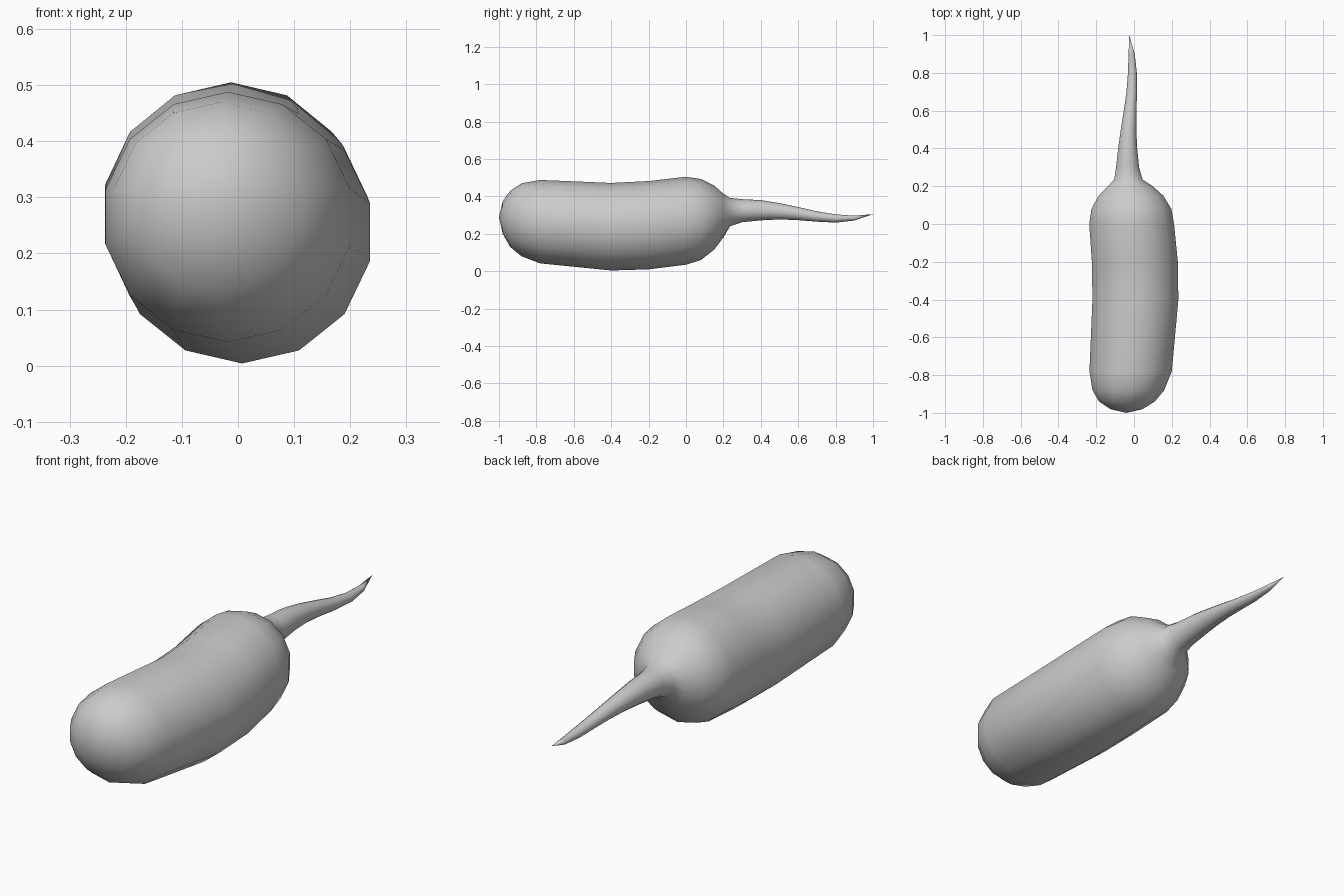
import bpy, bmesh, math

old = bpy.data.objects.get("Cube")
if old:
    bpy.data.objects.remove(old, do_unlink=True)

SIDES = 14
FRONT_TIP = (-0.04, -1.0, 0.29)
TAIL_TIP = (-0.025, 1.0, 0.305)

# Cross-sections from front to tail: y, left, right, bottom, top
SECTIONS = [
    (-0.98, -0.125, 0.045, 0.20, 0.375),
    (-0.94, -0.185, 0.11, 0.13, 0.43),
    (-0.88, -0.22, 0.16, 0.08, 0.47),
    (-0.78, -0.236, 0.20, 0.042, 0.488),
    (-0.4, -0.22, 0.235, 0.004, 0.472),
    (-0.2, -0.223, 0.232, 0.01, 0.482),
    (0.0, -0.237, 0.212, 0.035, 0.505),
    (0.08, -0.225, 0.198, 0.06, 0.493),
    (0.15, -0.188, 0.155, 0.115, 0.458),
    (0.2, -0.138, 0.10, 0.18, 0.415),
    (0.235, -0.105, 0.045, 0.24, 0.392),
    (0.3, -0.095, 0.027, 0.262, 0.385),
    (0.4, -0.084, 0.017, 0.272, 0.38),
    (0.5, -0.07, 0.012, 0.277, 0.364),
    (0.6, -0.054, 0.013, 0.273, 0.343),
    (0.7, -0.04, 0.016, 0.265, 0.32),
    (0.8, -0.032, 0.015, 0.26, 0.304),
    (0.9, -0.029, 0.004, 0.271, 0.297),
]

grey = bpy.data.materials.new("plain grey")
grey.use_nodes = True
grey.diffuse_color = (0.6, 0.6, 0.6, 1)
grey.node_tree.nodes["Principled BSDF"].inputs["Base Color"].default_value = (0.6, 0.6, 0.6, 1)


def add_ring(bm, y, left, right, bottom, top):
    # The ring has a vertex on top and flat sides, so its width is widened to match
    rx = (right - left) / 2 / math.cos(math.pi / SIDES)
    rz = (top - bottom) / 2
    cx, cz = (left + right) / 2, (bottom + top) / 2
    ring = []
    for i in range(SIDES):
        a = math.tau * i / SIDES
        ring.append(bm.verts.new((cx + rx * math.sin(a), y, cz + rz * math.cos(a))))
    return ring


# Rounded body flowing into a pointed tail
bm = bmesh.new()
rings = [add_ring(bm, *s) for s in SECTIONS]
front, tail = bm.verts.new(FRONT_TIP), bm.verts.new(TAIL_TIP)
for i in range(SIDES):
    j = (i + 1) % SIDES
    for a, b in zip(rings, rings[1:]):
        bm.faces.new((a[i], a[j], b[j], b[i]))
    bm.faces.new((front, rings[0][j], rings[0][i]))
    bm.faces.new((tail, rings[-1][i], rings[-1][j]))
bmesh.ops.recalc_face_normals(bm, faces=bm.faces)
for f in bm.faces:
    f.smooth = True

mesh = bpy.data.meshes.new("body_with_tail")
bm.to_mesh(mesh)
bm.free()
mesh.materials.append(grey)
body = bpy.data.objects.new("body_with_tail", mesh)
bpy.context.collection.objects.link(body)
